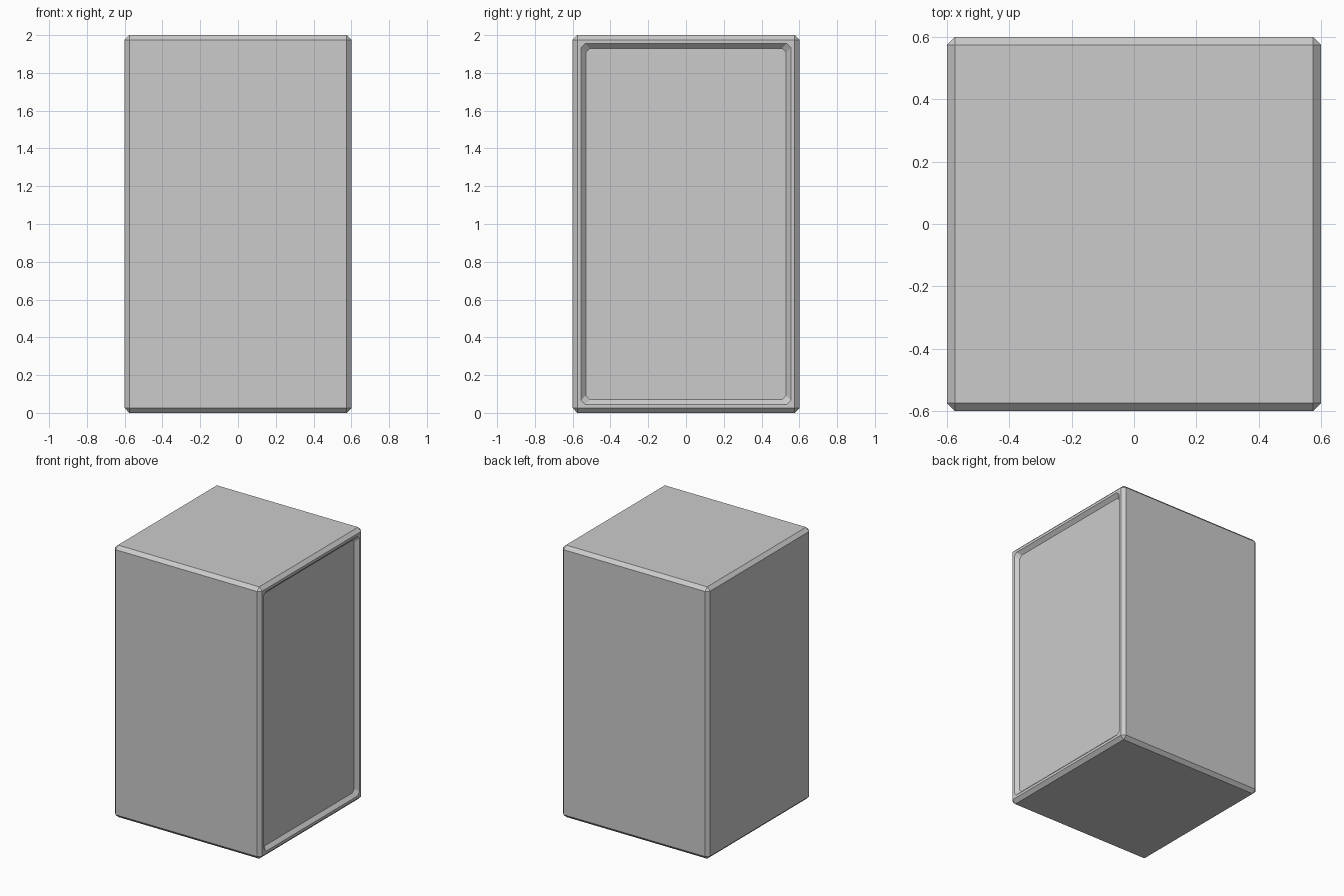
import bpy, bmesh
from mathutils import Matrix

if "Cube" in bpy.data.objects:
    bpy.data.objects.remove(bpy.data.objects["Cube"])

bm = bmesh.new()

# Chamfered block standing on the floor
bmesh.ops.create_cube(bm, size=1, matrix=Matrix.Translation((0, 0, 1)) @ Matrix.Diagonal((1.2, 1.2, 2, 1)))
bmesh.ops.bevel(bm, geom=bm.edges[:], offset=0.025, segments=1, affect='EDGES')

# Flat rim, then a sloped step down to the recessed panel on the right side
panel = max(bm.faces, key=lambda f: f.calc_center_median().x)
bmesh.ops.inset_individual(bm, faces=[panel], thickness=0.02, use_even_offset=True)
bmesh.ops.inset_individual(bm, faces=[panel], thickness=0.025, depth=-0.025, use_even_offset=True)

# Cut the four corners of the recess
corners = [e for v in panel.verts for e in v.link_edges if e not in panel.edges[:]]
bmesh.ops.bevel(bm, geom=corners, offset=0.018, segments=1, affect='EDGES')
bmesh.ops.recalc_face_normals(bm, faces=bm.faces[:])

mesh = bpy.data.meshes.new("cabinet_body")
bm.to_mesh(mesh)
bm.free()
bpy.context.collection.objects.link(bpy.data.objects.new("cabinet_body", mesh))
